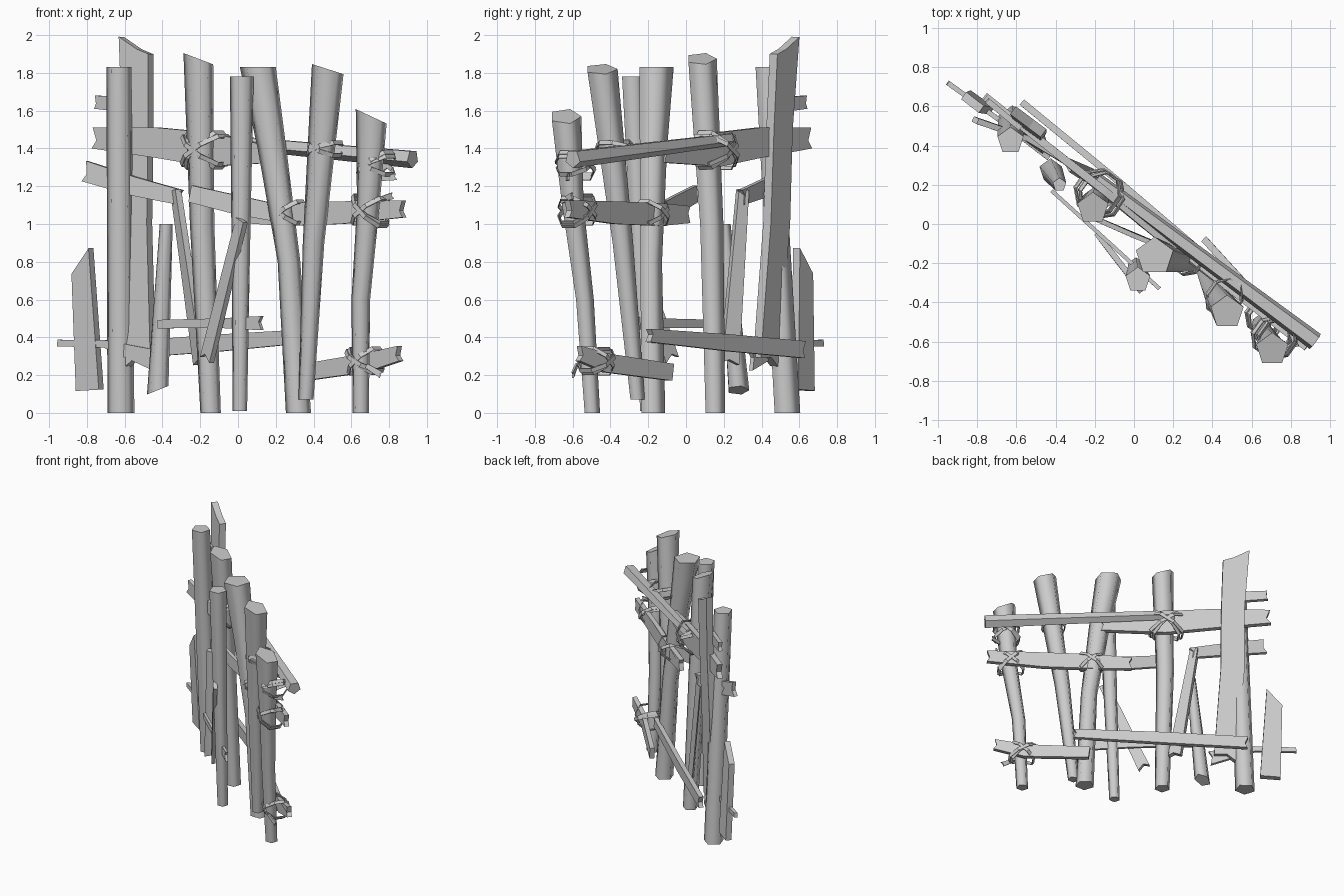
import bpy, bmesh, math
from mathutils import Vector, Matrix

old = bpy.data.objects.get("Cube")
if old:
    bpy.data.objects.remove(old, do_unlink=True)

Z = Vector((0, 0, 1))
BACK = Vector((0.58, 0.81, 0)).normalized()   # horizontal normal of the fence line


def material(name, value):
    m = bpy.data.materials.new(name)
    m.use_nodes = True
    colour = (value, value, value, 1)
    m.diffuse_color = colour
    m.node_tree.nodes["Principled BSDF"].inputs["Base Color"].default_value = colour
    return m


GREY = material("plain grey", 0.6)


def finish(bm, name):
    bmesh.ops.recalc_face_normals(bm, faces=bm.faces)
    mesh = bpy.data.meshes.new(name)
    bm.to_mesh(mesh)
    bm.free()
    mesh.materials.append(GREY)
    ob = bpy.data.objects.new(name, mesh)
    bpy.context.collection.objects.link(ob)
    return ob


def pole(name, stations, sides=5, axis=Z, slope=0.0, base_slope=0.0):
    """Tapered log through stations (x, y, z, radius); slopes tilt the end cuts."""
    bm = bmesh.new()
    u = Vector((1, 0, 0)) if axis == Z else axis.cross(Z).normalized()
    v = axis.cross(u)
    rings = []
    for i, (x, y, z, r) in enumerate(stations):
        tilt = {0: base_slope, len(stations) - 1: slope}.get(i, 0)
        ring = []
        for k in range(sides):
            a = math.pi / 2 + math.tau * k / sides
            off = (u * math.cos(a) + v * math.sin(a)) * r
            off.z += tilt * off.x
            ring.append(bm.verts.new(Vector((x, y, z)) + off))
        rings.append(ring)
    for a, b in zip(rings, rings[1:]):
        for k in range(sides):
            j = (k + 1) % sides
            bm.faces.new((a[k], a[j], b[j], b[k])).smooth = axis == Z
    for ring in (rings[0], rings[-1]):
        for e in bm.faces.new(ring).edges:
            e.smooth = False
    return finish(bm, name)


def plank(name, stations, thick=0.03, notch=(0.02, 0.02), normal=None, skew=(0, 0)):
    """Board through stations (x, y, z, width) with splintered or slanted ends."""
    pts = [Vector(s[:3]) for s in stations]
    d = (pts[-1] - pts[0]).normalized()
    n = Vector(normal) if normal else (d.cross(Z) if abs(d.z) < 0.7 else BACK)
    n = (n - d * n.dot(d)).normalized()
    w = n.cross(d)
    if w.z < -0.1:
        w = -w
    top = [p + w * s[3] / 2 for p, s in zip(pts, stations)]
    low = [p - w * s[3] / 2 for p, s in zip(pts, stations)]
    top[0] += d * skew[0]
    top[-1] += d * skew[1]
    outline = top + [(top[-1] * 0.6 + low[-1] * 0.4) - d * notch[1]]
    outline += low[::-1] + [(top[0] * 0.4 + low[0] * 0.6) + d * notch[0]]
    bm = bmesh.new()
    face = bm.faces.new([bm.verts.new(p - n * thick / 2) for p in outline])
    ext = bmesh.ops.extrude_face_region(bm, geom=[face], use_keep_orig=True)
    moved = [g for g in ext["geom"] if isinstance(g, bmesh.types.BMVert)]
    bmesh.ops.translate(bm, verts=moved, vec=n * thick)
    return finish(bm, name)


def tie(name, centre, across, deep, tilts=(30, -30), band=0.024, sides=8):
    """Crossed flat straps wrapped round a post and its rail."""
    along = BACK.cross(Z)
    bm = bmesh.new()
    for i, tilt in enumerate(tilts):
        turn = Matrix.Rotation(math.radians(tilt), 3, BACK)
        grow = 1 + 0.04 * i
        loops = []
        for k in range(sides):
            a = math.tau * (k + 0.5) / sides
            c, s = math.cos(a), math.sin(a)
            loop = []
            for side, t in ((-1, 0), (1, 0), (1, 0.006), (-1, 0.006)):
                p = (along * c * (across * grow + t) + BACK * s * (deep * grow + t)
                     + Z * side * band / 2)
                loop.append(bm.verts.new(Vector(centre) + turn @ p))
            loops.append(loop)
        for k in range(sides):
            a, b = loops[k], loops[(k + 1) % sides]
            for q in range(4):
                r = (q + 1) % 4
                bm.faces.new((a[q], a[r], b[r], b[q]))
    return finish(bm, name)


# Upright posts
pole("post_far_right", [(-.62, .53, 0, .075), (-.63, .425, 1.83, .07)])
pole("post_mid_right", [(-.145, .15, 0, .057), (-.19, .13, 1, .068),
                        (-.21, .08, 1.875, .083)], slope=-.38)
pole("post_centre", [(.01, -.21, .01, .04), (.015, -.25, .9, .052), (.02, -.285, 1.78, .066)])
pole("post_mid_left", [(.32, -.18, 0, .07), (.27, -.19, .8, .063),
                       (.18, -.18, 1.4, .08), (.105, -.165, 1.83, .1)])
pole("post_left", [(.36, -.26, .07, .042), (.40, -.34, .9, .06),
                   (.475, -.45, 1.82, .088)], slope=-.32)
pole("post_far_left", [(.65, -.5, 0, .045), (.65, -.54, .6, .052), (.69, -.605, 1.1, .063),
                       (.705, -.64, 1.57, .086)], slope=-.47)
pole("short_stake", [(-.425, .275, .12, .06), (-.38, .2, 1.0, .036)], base_slope=.4)

# Upright boards
plank("tall_board", [(-.515, .42, .25, .16), (-.54, .48, 1, .175), (-.53, .495, 1.5, .17),
                     (-.54, .525, 1.995, .19)], .05, (.03, .01), skew=(.04, -.1))
plank("short_board", [(-.785, .62, .12, .15), (-.82, .62, .74, .12)], .045, (0, 0),
      skew=(0, .13))
plank("leaning_slat_back", [(-.33, .3, 1.18, .06), (-.2, .23, .26, .1)], .035, (0, .02),
      normal=(.9, .45, 0))
plank("leaning_slat_front", [(.02, -.32, 1.02, .07), (-.165, -.08, .28, .09)], .03, (0, .03),
      normal=(.8, .6, 0))

# Cross rails
plank("top_rail_board", [(-.76, .65, 1.455, .11), (-.42, .38, 1.43, .16),
                         (-.15, .17, 1.395, .18), (.21, -.13, 1.365, .08)], .04, (.03, .02))
END = Vector((.925, -.60, 1.345))
START = Vector((-.19, .23, 1.45))
pole("top_rail_beam", [(*START, .035), (*END, .05)], axis=(END - START).normalized())
plank("upper_right_rail", [(-.81, .53, 1.28, .11), (-.55, .44, 1.2, .1),
                           (-.3, .29, 1.14, .08)], .03)
plank("middle_rail", [(.88, -.63, 1.08, .09), (.55, -.38, 1.06, .12),
                      (.25, -.14, 1.05, .12), (.03, .01, 1.05, .09)], .035)
plank("middle_rail_stub", [(-.25, .05, 1.16, .09), (0, -.06, 1.1, .1),
                           (.25, -.16, 1.05, .09)], .025, (0, .02))
plank("low_rail", [(-.57, .62, .335, .09), (-.1, .235, .37, .09), (.41, -.2, .41, .07)], .035)
plank("low_right_slat", [(-.95, .72, .37, .035), (-.7, .54, .365, .04), (-.44, .34, .28, .11)],
      .025, (0, .02))
plank("low_front_slat", [(-.42, .17, .47, .045), (-.1, -.12, .475, .05),
                         (.13, -.33, .475, .075)], .02, (0, .02))
plank("low_left_rail", [(.86, -.57, .315, .08), (.68, -.43, .265, .1), (.36, -.08, .215, .09)],
      .035, (.02, 0))
plank("upper_right_stub", [(-.75, .63, 1.645, .07), (-.58, .49, 1.63, .08)], .03, (.01, 0))

# Strap bindings at the joints
tie("strap_mid_right", (-.175, .155, 1.39), .135, .11, (45, -45, 32, -32))
tie("strap_left", (.46, -.375, 1.4), .09, .1, (25, -20))
tie("strap_far_left_top", (.73, -.585, 1.31), .105, .1, (28, -28, -40))
tie("strap_far_left_middle", (.7, -.575, 1.07), .115, .095, (36, -36, 44))
tie("strap_mid_left", (.265, -.175, 1.06), .1, .08, (36, -36))
tie("strap_far_left_low", (.67, -.475, .275), .105, .09, (40, -40, 28))

# Loose strap tails
for name, a, b in (("top", (.76, -.63, 1.24), (.84, -.62, 1.25)),
                   ("middle", (.72, -.66, 1.12), (.82, -.6, 1.15)),
                   ("low", (.68, -.58, .25), (.76, -.6, .2))):
    plank("strap_tail_" + name, [(*a, .025), (*b, .035)], .01, (0, .01))
